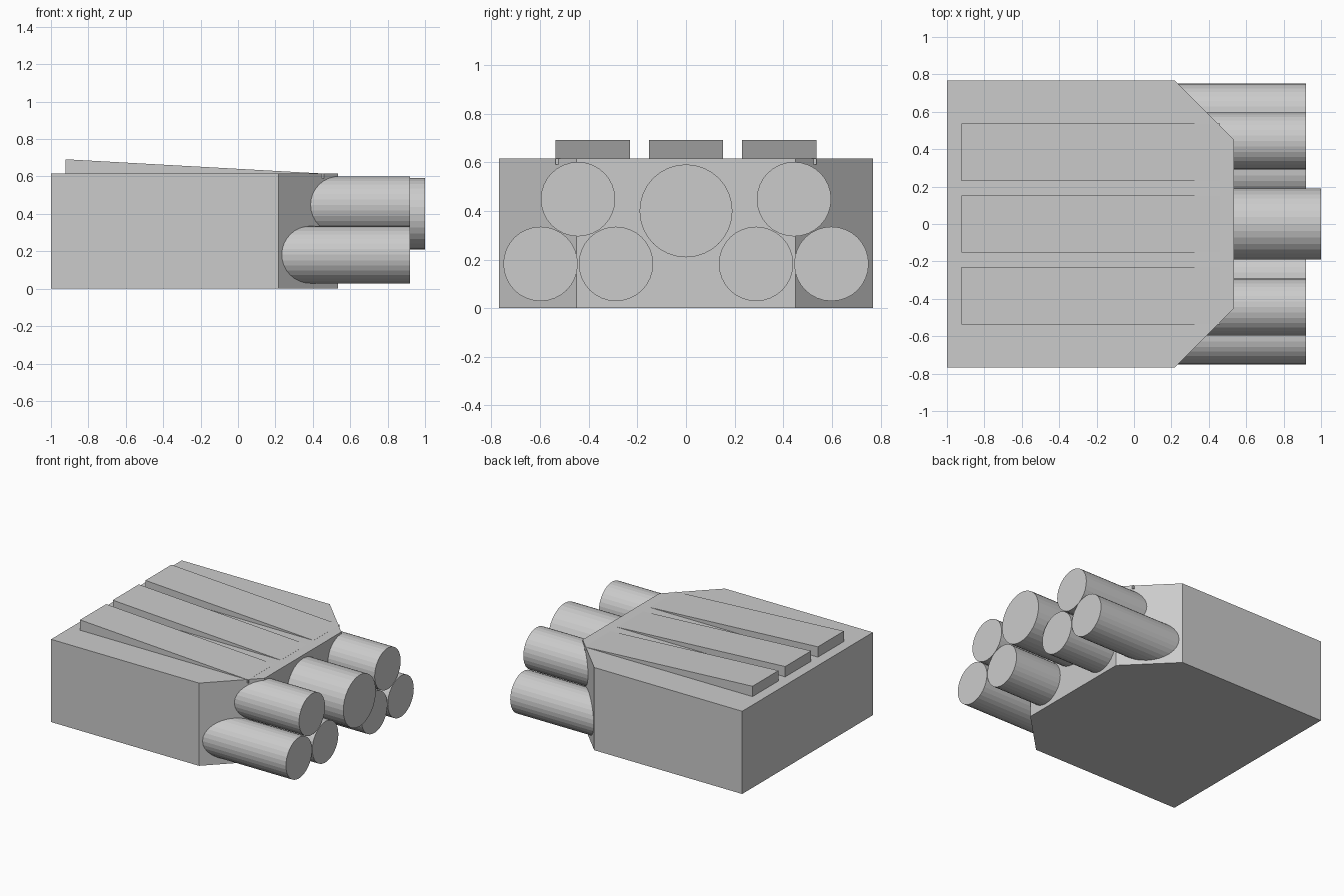
import bpy, bmesh
from math import pi
from mathutils import Matrix

if "Cube" in bpy.data.objects:
    bpy.data.objects.remove(bpy.data.objects["Cube"])


def finish(name, bm):
    bmesh.ops.recalc_face_normals(bm, faces=bm.faces)
    me = bpy.data.meshes.new(name)
    bm.to_mesh(me)
    bm.free()
    ob = bpy.data.objects.new(name, me)
    bpy.context.collection.objects.link(ob)
    return ob


def prism(name, profile, offset):
    """Extrude a flat profile of 3D points along an offset vector."""
    bm = bmesh.new()
    face = bm.faces.new([bm.verts.new(p) for p in profile])
    ext = bmesh.ops.extrude_face_region(bm, geom=[face])
    verts = [g for g in ext["geom"] if isinstance(g, bmesh.types.BMVert)]
    bmesh.ops.translate(bm, verts=verts, vec=offset)
    return finish(name, bm)


def tube(name, x0, x1, y, z, r):
    """Solid cylinder lying along x."""
    bm = bmesh.new()
    m = Matrix.Translation(((x0 + x1) / 2, y, z)) @ Matrix.Rotation(pi / 2, 4, 'Y')
    bmesh.ops.create_cone(bm, cap_ends=True, segments=32, radius1=r, radius2=r,
                          depth=x1 - x0, matrix=m)
    return finish(name, bm)


# Main block with chamfered nose corners
half = [(-1, -0.768), (0.217, -0.768), (0.535, -0.45)]
outline = half + [(x, -y) for x, y in reversed(half)]
prism("body", [(x, y, 0) for x, y in outline], (0, 0, 0.615))

# Three sloping ribs on the top
for i, y in enumerate((-0.384, 0, 0.384)):
    side = [(-0.923, 0.59), (0.46, 0.59), (0.46, 0.6155), (-0.923, 0.692)]
    prism(f"top_rib_{i + 1}", [(x, y - 0.153, z) for x, z in side], (0, 0.306, 0))

# Large central nozzle
tube("centre_nozzle", 0.4, 1.0, 0, 0.4, 0.191)

# Three smaller nozzles on each side
for label, s in (("left", -1), ("right", 1)):
    tube(f"outer_nozzle_{label}", 0.2, 0.92, s * 0.598, 0.182, 0.153)
    tube(f"inner_nozzle_{label}", 0.2, 0.92, s * 0.288, 0.182, 0.153)
    tube(f"upper_nozzle_{label}", 0.2, 0.92, s * 0.444, 0.448, 0.153)
